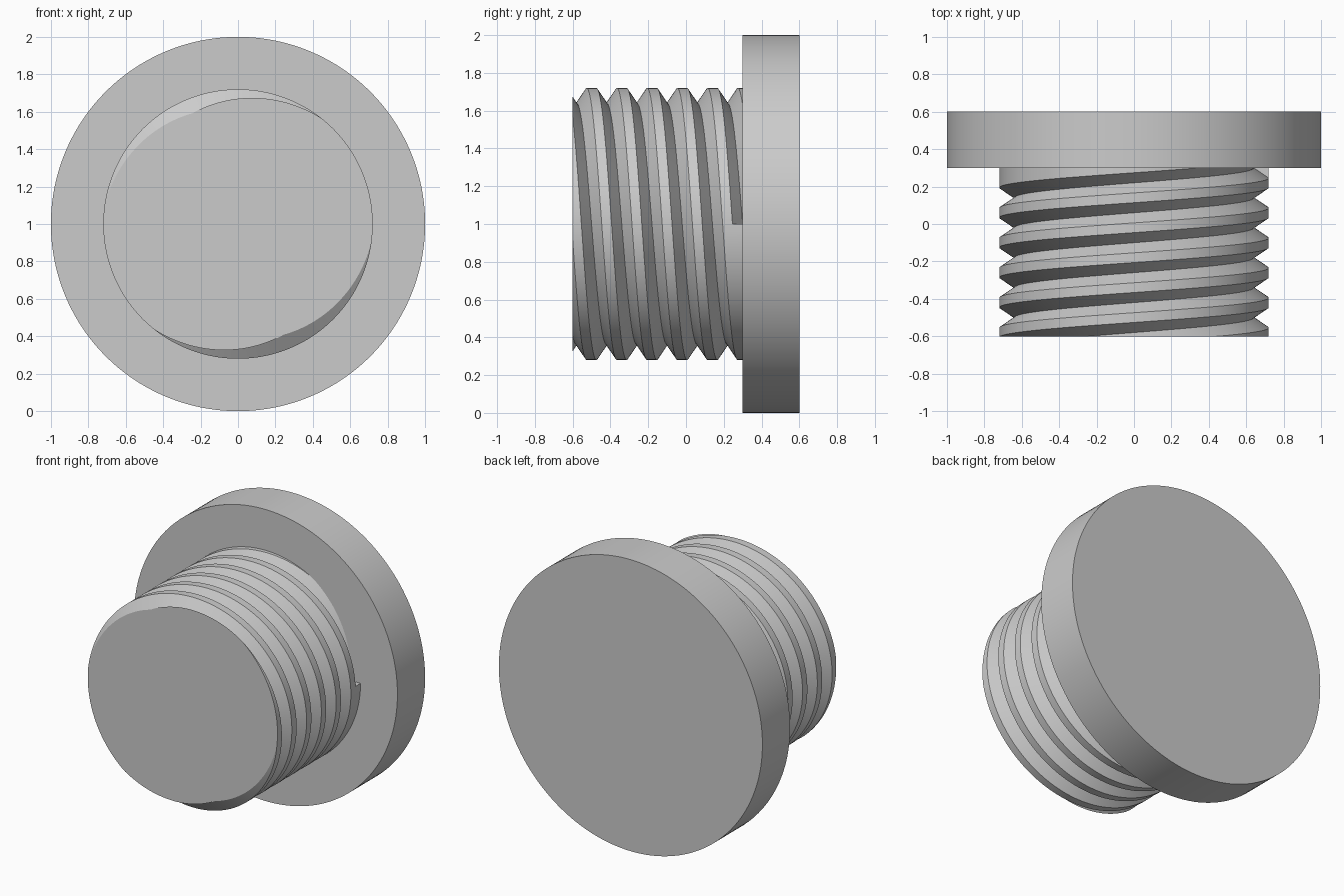
import bpy, bmesh
from math import pi, cos, sin, radians

if "Cube" in bpy.data.objects:
    bpy.data.objects.remove(bpy.data.objects["Cube"])

CREST, ROOT = 0.72, 0.64          # thread radii
FRONT, BACK = -0.6, 0.3           # shaft extent along y
PITCH, HALF_W = 0.16, 0.054       # two-start thread: each groove drops one pitch per half turn
STEPS, GROOVES = 96, 7
CENTRE_Z = 1.0


def smooth(obj):
    bpy.ops.object.select_all(action='DESELECT')
    obj.select_set(True)
    bpy.context.view_layer.objects.active = obj
    bpy.ops.object.shade_smooth_by_angle(angle=radians(30))


# Head: flat disc
bpy.ops.mesh.primitive_cylinder_add(vertices=160, radius=1.0, depth=0.3,
                                    location=(0, 0.45, CENTRE_Z),
                                    rotation=(pi / 2, 0, 0))
head = bpy.context.object
head.name = "head"
smooth(head)


# Threaded shaft: rows of points follow the grooves, clipped at both ends
def column(t):
    """(y, radius) points along the shaft at t half-turns (0..1)."""
    roots = [BACK - PITCH * (t + j) for j in range(GROOVES)]

    def radius(y):
        d = min(abs(y - r) for r in roots)
        return ROOT + (CREST - ROOT) * min(1, d / HALF_W)

    ys = [BACK]
    for r in roots:
        ys += [r + HALF_W, r, r - HALF_W]
    ys.append(FRONT)
    ys = [max(FRONT, min(BACK, y)) for y in ys]
    return [(y, radius(y)) for y in ys]


bm = bmesh.new()
front_rim = []
for half in (0, 1):
    cols = []
    for i in range(STEPS + 1):
        a = pi * (half + i / STEPS)
        cols.append([bm.verts.new((r * cos(a), y, CENTRE_Z + r * sin(a)))
                     for y, r in column(i / STEPS)])
    for c0, c1 in zip(cols, cols[1:]):
        for k in range(len(c0) - 1):
            bm.faces.new((c0[k], c0[k + 1], c1[k + 1], c1[k]))
    front_rim += [c[-1] for c in cols[:-1]]
    # wall closing the start of each groove
    a = pi * half
    wall = [(CREST, BACK), (ROOT, BACK), (CREST, BACK - HALF_W)]
    bm.faces.new([bm.verts.new((r * cos(a), y, CENTRE_Z + r * sin(a))) for r, y in wall])
bm.faces.new(front_rim)
bmesh.ops.remove_doubles(bm, verts=bm.verts, dist=1e-5)
bmesh.ops.dissolve_degenerate(bm, edges=bm.edges, dist=1e-5)
bmesh.ops.recalc_face_normals(bm, faces=bm.faces)

mesh = bpy.data.meshes.new("threaded_shaft")
bm.to_mesh(mesh)
bm.free()
shaft = bpy.data.objects.new("threaded_shaft", mesh)
bpy.context.collection.objects.link(shaft)
smooth(shaft)
